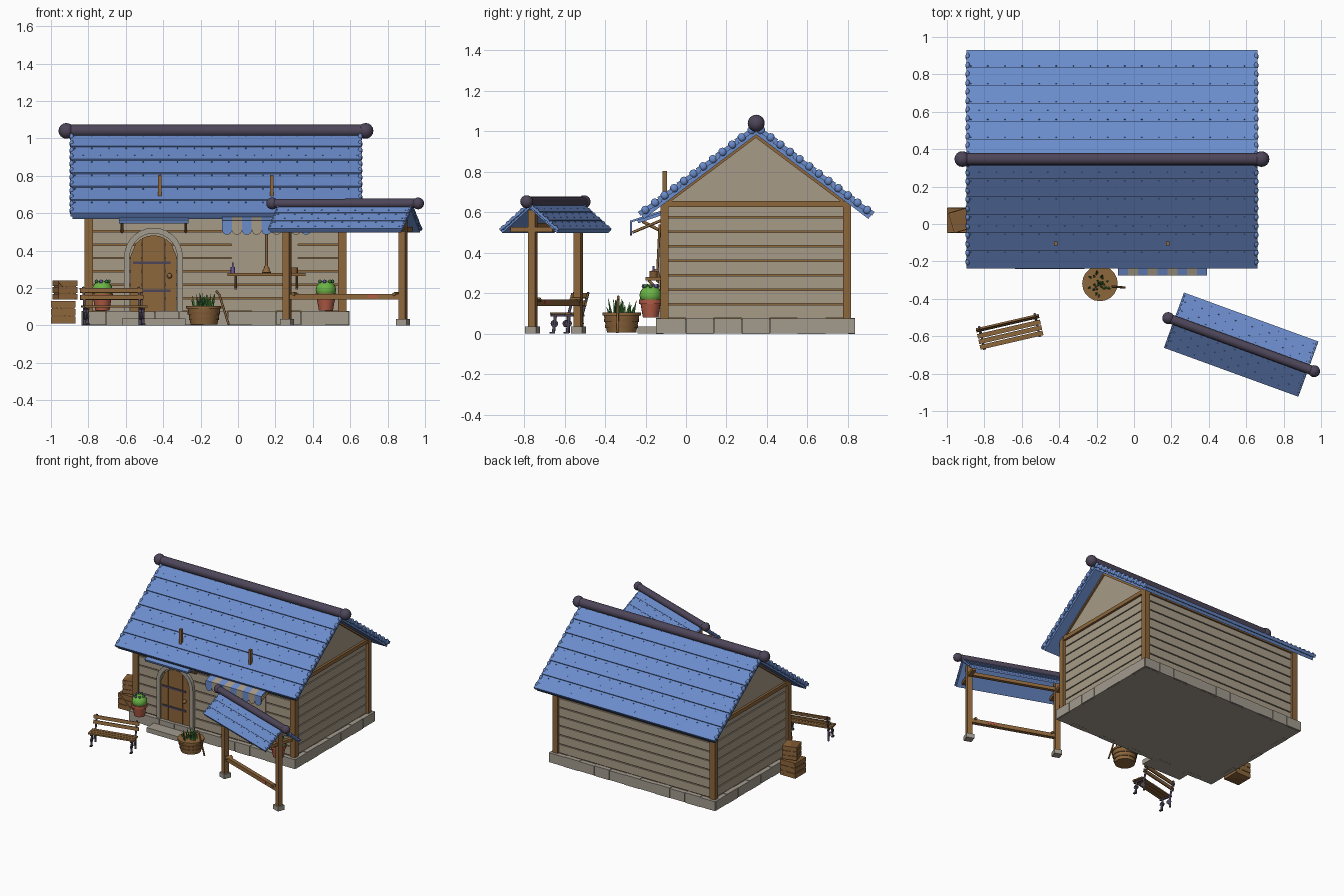
import bpy, bmesh, math, random
from mathutils import Matrix, Vector, Euler

if "Cube" in bpy.data.objects:
    bpy.data.objects.remove(bpy.data.objects["Cube"])
random.seed(4)

def material(name, rgb):
    m = bpy.data.materials.new(name)
    m.diffuse_color = (*rgb, 1)
    m.use_nodes = True
    m.node_tree.nodes["Principled BSDF"].inputs["Base Color"].default_value = m.diffuse_color
    return m
MATS = [material(*a) for a in (
    ("roof blue", (.147, .263, .60)), ("dark iron", (.075, .06, .10)),
    ("plaster beige", (.39, .33, .245)), ("stone grey", (.36, .325, .27)),
    ("wood brown", (.27, .135, .045)), ("crate wood", (.21, .10, .035)),
    ("terracotta", (.45, .105, .06)), ("leaf green", (.147, .45, .06)),
    ("herb green", (.05, .2, .04)), ("flower violet", (.15, .10, .40)))]
BLUE, IRON, BEIGE, STONE, WOOD, CRATE, CLAY, LEAF, HERB, VIOLET = range(10)

class Part:
    """Collects primitives into one named mesh object."""
    def __init__(self, name, M=Matrix()):
        self.name, self.M, self.bm = name, M, bmesh.new()
    def paint(self, verts, mat, smooth=False):
        for f in {f for v in verts for f in v.link_faces}:
            f.material_index = mat
            f.smooth = smooth and len(f.verts) <= 4
    def box(self, size, loc, mat, rot=(0, 0, 0)):
        m = Matrix.LocRotScale(Vector(loc), Euler(rot), Vector(size))
        self.paint(bmesh.ops.create_cube(self.bm, size=1, matrix=m)["verts"], mat)
    def span(self, x0, x1, y0, y1, z0, z1, mat):
        self.box((x1-x0, y1-y0, z1-z0), ((x0+x1)/2, (y0+y1)/2, (z0+z1)/2), mat)
    def rod(self, p, q, r1, mat, r2=None, n=12):
        p, q = Vector(p), Vector(q)
        m = Matrix.Translation((p+q)/2) @ (q-p).to_track_quat('Z', 'Y').to_matrix().to_4x4()
        g = bmesh.ops.create_cone(self.bm, cap_ends=True, segments=n, radius1=r1,
                                  radius2=r1 if r2 is None else r2, depth=(q-p).length, matrix=m)
        self.paint(g["verts"], mat, True)
    def ball(self, loc, r, mat, sc=(1, 1, 1), n=16):
        m = Matrix.LocRotScale(Vector(loc), None, Vector(sc))
        g = bmesh.ops.create_uvsphere(self.bm, u_segments=n, v_segments=n//2, radius=r, matrix=m)
        self.paint(g["verts"], mat, True)
    def prism(self, pts, a, b, mat, axis='y'):
        co = (lambda p, t: (p[0], t, p[1])) if axis == 'y' else (lambda p, t: (t, p[0], p[1]))
        va, vb = ([self.bm.verts.new(co(p, t)) for p in pts] for t in (a, b))
        n = len(pts)
        self.bm.faces.new(va)
        self.bm.faces.new(vb[::-1])
        for i in range(n):
            self.bm.faces.new((va[i], vb[i], vb[(i+1) % n], va[(i+1) % n]))
        self.paint(va + vb, mat)
    def done(self):
        bmesh.ops.recalc_face_normals(self.bm, faces=self.bm.faces[:])
        self.bm.transform(self.M)
        me = bpy.data.meshes.new(self.name)
        self.bm.to_mesh(me)
        self.bm.free()
        for m in MATS:
            me.materials.append(m)
        bpy.context.collection.objects.link(bpy.data.objects.new(self.name, me))

def tiled_roof(name, M, length, half, z0, drop, n, thick, stud):
    # deck, overlapping courses, studs and rounded verge tiles on both slopes
    p = Part(name, M)
    a, k = math.atan2(drop, half), drop/half
    step, L = half/n, math.hypot(half, drop)
    for s in (-1, 1):
        p.box((length-.02, L*.98, thick), (0, s*half*.49, z0-thick*1.7-k*half*.49), BLUE, (-s*a, 0, 0))
        for i in range(n):
            d = step*(i+.5)
            p.box((length, step/math.cos(a)*1.08, thick), (0, s*d, z0-thick*.6-k*d), BLUE, (-s*(a-.07), 0, 0))
            m = int(length/.09)
            for row in (.25, .75):
                d = step*(i+row)
                for j in range(m):
                    x = (j+.5+(.25 if row > .5 else -.25))*length/m-length/2
                    p.box((.007, .007, .006), (x, s*d, z0-k*d), BLUE, (-s*a, 0, 0))
                for e in (-1, 1):
                    p.ball((e*(length/2-.006), s*d, z0-thick*.5-k*d), thick*.95, BLUE, (.6, 1, 1), 10)
    p.done()

def ridge(name, M, length, z, r, rb):
    p = Part(name, M)
    p.rod((-length/2, 0, z), (length/2, 0, z), r, IRON, n=16)
    for e in (-1, 1):
        p.ball((e*length/2, 0, z), rb, IRON)
    p.done()

# stone foundation and doorstep
p = Part("foundation")
p.span(-.825, .585, -.135, .825, 0, .07, STONE)
for y in (-.13, .818):
    for i in range(11):
        p.box((.128, .036, .073+.005*(i % 2)), (-.77+i*.13, y, .038), STONE)
for x in (-.818, .578):
    for i in range(7):
        p.box((.036, .136, .073+.005*(i % 2)), (x, -.07+i*.138, .038), STONE)
p.span(-.62, -.28, -.24, -.13, 0, .036, STONE)
p.done()

# plank walls over a wooden core, with gables
p = Part("walls")
p.span(-.79, .55, -.10, .79, .06, .65, WOOD)
for i in range(8):
    p.span(-.80, .56, -.11, .80, .078+i*.0715, .142+i*.0715, BEIGE)
p.prism([(-.11, .64), (.80, .64), (.345, .985)], -.80, .56, BEIGE, 'x')
p.done()

# corner posts and beams
p = Part("timber_frame")
for x in (-.797, .557):
    for y in (-.106, .795):
        p.box((.045, .04, .58), (x, y, .365), WOOD)
    p.box((.04, .93, .03), (x, .345, .64), WOOD)
    for s in (-1, 1):
        p.box((.03, .575, .026), (x, .345+s*.228, .813), WOOD, (-s*.642, 0, 0))
for y in (-.106, .795):
    p.box((1.36, .035, .03), (-.12, y, .64), WOOD)
for x in (-.418, .18):
    p.box((.02, .022, .22), (x, -.104, .695), WOOD)
p.done()

H = Matrix.Translation((-.118, .347, 0))
tiled_roof("house_roof", H, 1.555, .572, 1.035, .43, 6, .022, 0)
ridge("house_ridge", H, 1.6, 1.04, .033, .042)

# arched door
p = Part("door_frame")
cx, sz = -.452, .365
def arc(r, a0=0, a1=180, n=14):
    return [(cx+r*math.cos(math.radians(a0+(a1-a0)*i/n)), sz+r*math.sin(math.radians(a0+(a1-a0)*i/n)))
            for i in range(n+1)]
o, q = arc(.157), arc(.127)
p.prism([(cx+.157, .07)]+o+[(cx-.157, .07), (cx-.127, .07)]+q[::-1]+[(cx+.127, .07)], -.135, -.10, STONE)
p.done()
p = Part("door")
for x0, x1 in ((-.124, -.064), (-.061, -.001), (.001, .061), (.064, .124)):
    top = [(cx+x, sz+math.sqrt(max(.0155-x*x, 0))-.008) for x in (x1, (x0+x1)/2, x0)]
    p.prism([(cx+x0, .075), (cx+x1, .075)]+top, -.123, -.10, WOOD)
for z in (.185, .335):
    p.box((.2, .008, .014), (cx-.01, -.126, z), IRON)
p.ball((-.366, -.135, .265), .014, WOOD)
p.done()

# small canopy above the door
p = Part("door_canopy")
p.box((.37, .14, .018), (-.45, -.172, .577), BLUE, (.33, 0, 0))
for x in (-.62, -.28):
    p.rod((x, -.11, .50), (x, -.215, .555), .008, WOOD, n=6)
p.done()

# striped stall awning with scalloped valance
p = Part("stall_awning")
w = .0528
for i in range(9):
    c, x = (BLUE if i % 2 == 0 else BEIGE), -.085+w*(i+.5)
    p.box((w, .178, .01), (x, -.187, .582), c, (.31, 0, 0))
    pts = [(x+w/2*math.cos(t*math.pi/8), .511-w/2*math.sin(t*math.pi/8)) for t in range(9)]
    p.prism([(x-w/2, .56), (x+w/2, .56)]+pts, -.276, -.268, c)
for x in (-.07, .37):
    p.rod((x, -.11, .565), (x, -.265, .50), .007, WOOD, n=6)
p.done()

# stall window, counter and goods
p = Part("stall_counter")
p.span(-.035, .32, -.118, -.10, .28, .58, BEIGE)
p.span(-.055, .36, -.20, -.10, .264, .28, WOOD)
for x in (-.012, .315):
    p.box((.014, .014, .075), (x, -.122, .23), WOOD)
    p.rod((x, -.12, .2), (x, -.185, .264), .007, WOOD, n=6)
p.rod((.152, -.142, .30), (.152, -.13, .54), .006, WOOD, n=8)
p.rod((.152, -.15, .28), (.152, -.145, .32), .025, WOOD, .008)
p.rod((-.028, -.16, .28), (-.028, -.16, .312), .011, VIOLET)
p.rod((-.028, -.16, .312), (-.028, -.16, .335), .005, VIOLET)
p.rod((.30, -.16, .28), (.30, -.16, .31), .02, CRATE)
p.done()

# flower pots
for name, x in (("left_pot", -.725), ("right_pot", .47)):
    p = Part(name, Matrix.Translation((x, -.175, 0)))
    p.rod((0, 0, .08), (0, 0, .15), .038, CLAY, .05, 20)
    p.rod((0, 0, .148), (0, 0, .17), .056, CLAY, n=20)
    p.ball((0, 0, .19), .055, LEAF, (1, 1, .9))
    for i in range(7):
        a = i*2*math.pi/7
        p.ball((.035*math.cos(a), .035*math.sin(a), .235), .01, VIOLET if i % 2 else HERB, n=8)
    p.done()

# basket of herbs with a leaning tool
p = Part("herb_basket", Matrix.Translation((-.182, -.318, 0)))
p.rod((0, 0, .005), (0, 0, .092), .072, WOOD, .088, 20)
for z, r in ((.035, .081), (.065, .087), (.097, .095)):
    p.rod((0, 0, z-.007), (0, 0, z+.007), r, CRATE if z < .09 else WOOD, n=20)
for i in range(34):
    a, r = random.random()*6.28, random.random()*.06
    x, y = r*math.cos(a), r*math.sin(a)
    p.rod((x, y, .09), (x*1.3, y*1.3, .13+random.random()*.045), .008, LEAF if i % 4 == 0 else HERB, .001, 5)
p.done()
p = Part("leaning_tool")
p.rod((-.05, -.34, .005), (-.10, -.335, .165), .006, WOOD, n=8)
p.rod((-.10, -.335, .165), (-.118, -.335, .185), .006, WOOD, n=8)
p.done()

# stacked crates
for name, x, z, s, h, r in (("lower_crate", -.934, .008, .132, .125, 0), ("upper_crate", -.925, .135, .108, .108, .3)):
    p = Part(name, Matrix.Translation((x, .02, z)) @ Matrix.Rotation(r, 4, 'Z'))
    p.box((s-.012, s-.012, h-.006), (0, 0, h/2), CRATE)
    for i in range(3):
        p.box((s, s, h/3-.006), (0, 0, h*(i+.5)/3), WOOD)
    for e in (-1, 1):
        p.box((s*1.2, .006, .014), (0, e*s/2, h/2), WOOD, (0, .75, 0))
    p.done()

# garden bench, turned toward the yard
p = Part("bench", Matrix.Translation((-.665, -.577, 0)) @ Matrix.Rotation(math.radians(13), 4, 'Z'))
for y in (-.045, -.015, .015):
    p.box((.345, .025, .011), (0, y, .1), WOOD)
for y, z in ((.044, .15), (.052, .187)):
    p.box((.345, .01, .025), (0, y, z), WOOD, (-.2, 0, 0))
for x in (-.152, .152):
    p.box((.012, .1, .01), (x, -.008, .089), IRON)
    p.rod((x, -.045, .003), (x, -.035, .09), .008, IRON, n=8)
    p.rod((x, .03, .003), (x, .03, .09), .008, IRON, n=8)
    p.rod((x, .03, .09), (x, .062, .205), .007, IRON, n=8)
    for y in (-.04, .02):
        p.rod((x-.005, y, .05), (x+.005, y, .05), .018, IRON)
    p.box((.016, .025, .008), (x, -.05, .005), IRON)
p.done()

# roofed hitching rail
S = Matrix.Translation((.573, -.645, 0)) @ Matrix.Rotation(math.radians(-20), 4, 'Z')
tiled_roof("shelter_roof", S, .765, .15, .648, .128, 3, .012, 0)
ridge("shelter_ridge", S, .83, .652, .025, .032)
p = Part("shelter_frame", S)
for x in (-.33, .33):
    p.box((.058, .058, .035), (x, 0, .0175), STONE)
    p.box((.037, .037, .58), (x, 0, .32), WOOD)
    p.box((.028, .22, .024), (x, 0, .515), WOOD)
    p.box((.02, .055, .014), (x*.87, 0, .168), WOOD, (0, .6 if x < 0 else -.6, 0))
p.box((.66, .026, .026), (0, 0, .535), WOOD)
p.box((.66, .03, .03), (0, 0, .153), WOOD)
p.box((.06, .034, .02), (.16, 0, .157), CLAY)
p.done()
